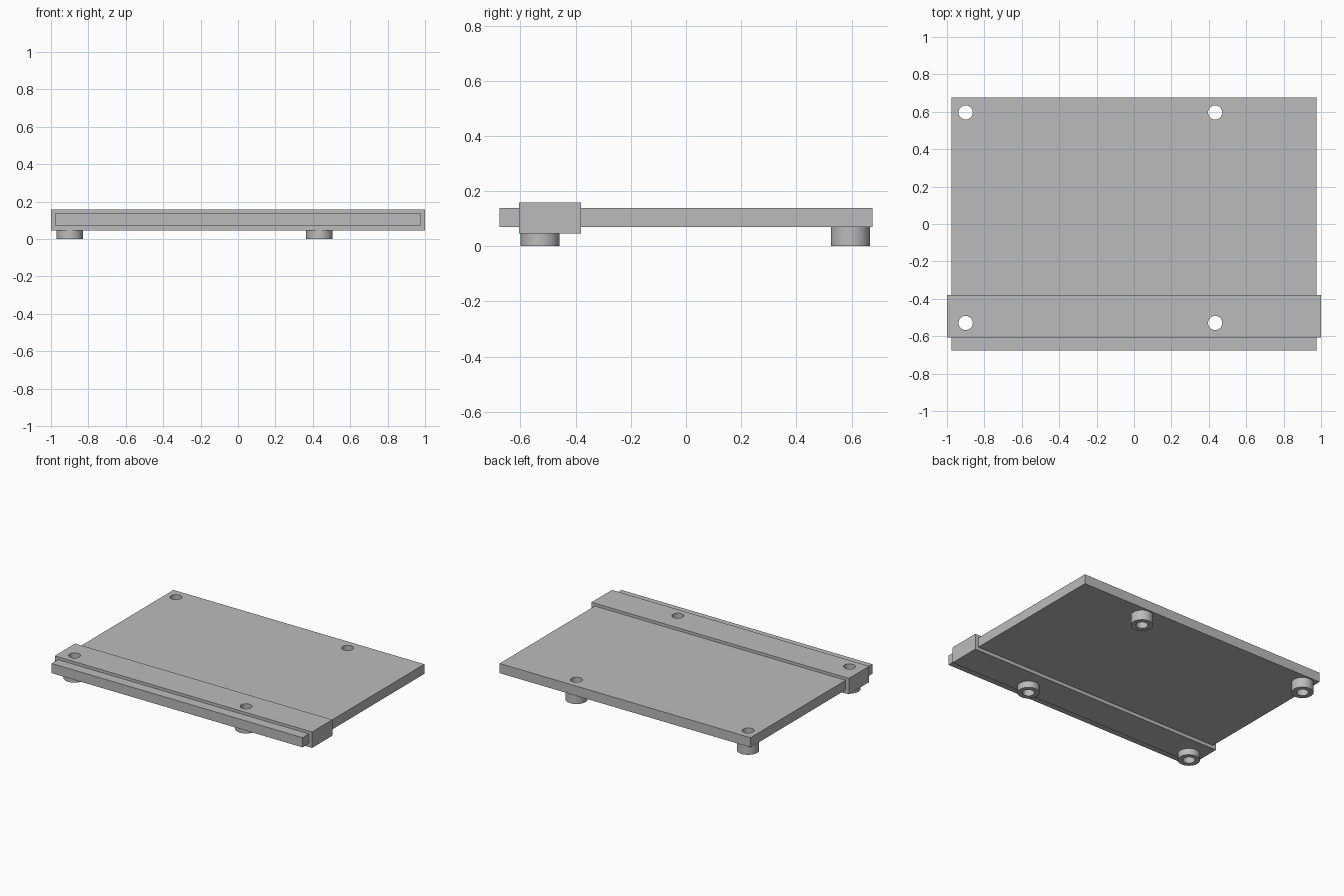
import bpy
import bmesh
from mathutils import Matrix, Vector

cube = bpy.data.objects.get("Cube")
if cube:
    bpy.data.objects.remove(cube, do_unlink=True)

LEFT_X, RIGHT_X = 0.434, -0.90
FRONT_Y, BACK_Y = -0.529, 0.596
HOLE_R, FOOT_R = 0.038, 0.071
PLATE_Z, BAR_Z = (0.07, 0.138), (0.046, 0.158)
SIDES = 48

gray = bpy.data.materials.new("plain gray")
gray.diffuse_color = (0.5, 0.5, 0.5, 1)
gray.use_nodes = True
gray.node_tree.nodes["Principled BSDF"].inputs["Base Color"].default_value = gray.diffuse_color


def finish(name, bm):
    mesh = bpy.data.meshes.new(name)
    bm.to_mesh(mesh)
    bm.free()
    mesh.materials.append(gray)
    obj = bpy.data.objects.new(name, mesh)
    bpy.context.collection.objects.link(obj)
    return obj


def activate(obj):
    bpy.ops.object.select_all(action='DESELECT')
    obj.select_set(True)
    bpy.context.view_layer.objects.active = obj


def box(name, xs, ys, zs):
    bm = bmesh.new()
    low, high = (Vector(corner) for corner in zip(xs, ys, zs))
    place = Matrix.Translation((low + high) / 2) @ Matrix.Diagonal((*(high - low), 1))
    bmesh.ops.create_cube(bm, size=1, matrix=place)
    return finish(name, bm)


def cylinders(name, spots, radius, low, high):
    bm = bmesh.new()
    for x, y in spots:
        bmesh.ops.create_cone(bm, cap_ends=True, segments=SIDES, radius1=radius,
                              radius2=radius, depth=high - low,
                              matrix=Matrix.Translation((x, y, (low + high) / 2)))
    return finish(name, bm)


def drill(obj, cutter):
    activate(obj)
    cut = obj.modifiers.new("holes", 'BOOLEAN')
    cut.operation = 'DIFFERENCE'
    cut.solver = 'EXACT'
    cut.object = cutter
    bpy.ops.object.modifier_apply(modifier=cut.name)
    bpy.ops.object.shade_smooth_by_angle()


# Board and the raised bar wrapped across its front
parts = [
    box("base_plate", (-0.975, 0.975), (-0.676, 0.676), PLATE_Z),
    box("front_crossbar", (-1, 1), (-0.606, -0.38), BAR_Z),
]

# Hollow spacer feet, the front pair ending under the bar
spots = []
for depth, y, top in (("front", FRONT_Y, BAR_Z[0]), ("back", BACK_Y, PLATE_Z[0])):
    for side, x in (("left", LEFT_X), ("right", RIGHT_X)):
        spots.append((x, y))
        parts.append(cylinders(f"{depth}_{side}_foot", [(x, y)], FOOT_R, 0, top))

# Screw holes running through everything
cutter = cylinders("hole_cutter", spots, HOLE_R, -0.1, 0.3)
cutter.hide_render = True
for part in parts:
    drill(part, cutter)
bpy.data.objects.remove(cutter, do_unlink=True)
